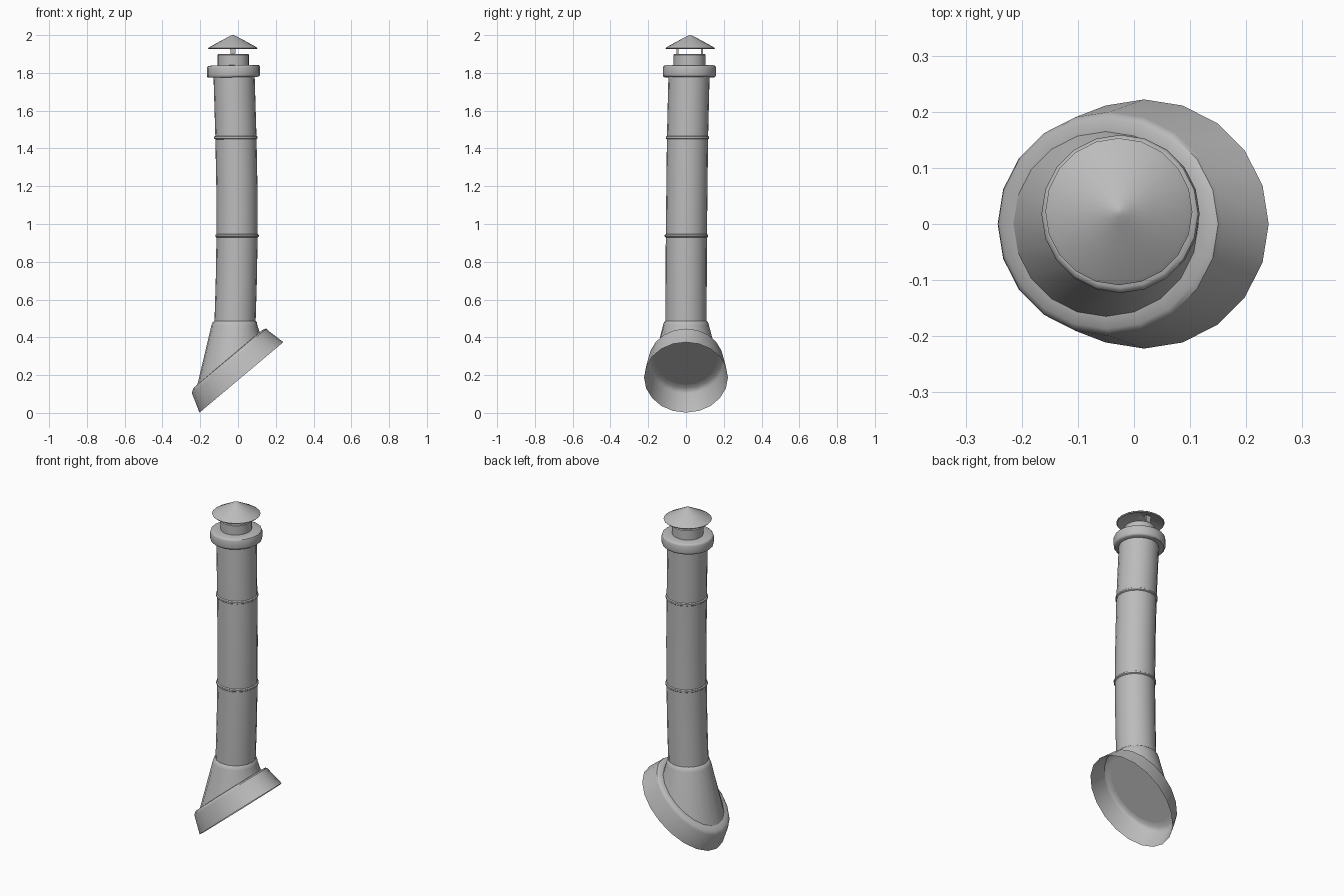
import bpy, bmesh, math
from mathutils import Vector

old = bpy.data.objects.get("Cube")
if old:
    bpy.data.objects.remove(old, do_unlink=True)

SIDES = 20
SLOPE = 0.84  # pitch of the roof seat

metal = bpy.data.materials.new("grey_metal")
metal.use_nodes = True
grey = (0.5, 0.5, 0.5, 1)
metal.diffuse_color = grey
metal.node_tree.nodes["Principled BSDF"].inputs["Base Color"].default_value = grey


def finish(name, bm, angle=40):
    """Turn a bmesh into a shaded object."""
    mesh = bpy.data.meshes.new(name)
    bm.to_mesh(mesh)
    bm.free()
    mesh.materials.append(metal)
    obj = bpy.data.objects.new(name, mesh)
    bpy.context.collection.objects.link(obj)
    bpy.ops.object.select_all(action='DESELECT')
    obj.select_set(True)
    bpy.context.view_layer.objects.active = obj
    bpy.ops.object.shade_smooth_by_angle(angle=math.radians(angle))
    return obj


def loft(name, rings, slope=0, start_cap=False, end_cap=False, angle=40):
    """Skin circles given as (x, y, z, radius) or (x, y, z, radius, slope)."""
    bm = bmesh.new()
    loops = []
    for x, y, z, r, *own in rings:
        s = own[0] if own else slope
        loop = []
        for i in range(SIDES):
            a = math.tau * i / SIDES
            dx, dy = r * math.cos(a), r * math.sin(a)
            loop.append(bm.verts.new((x + dx, y + dy, z + s * dx)))
        loops.append(loop)
    for low, high in zip(loops, loops[1:]):
        for i in range(SIDES):
            j = (i + 1) % SIDES
            bm.faces.new((low[i], low[j], high[j], high[i]))
    if start_cap:
        bm.faces.new(loops[0][::-1])
    if end_cap:
        bm.faces.new(loops[-1])
    return finish(name, bm, angle)


def turned(name, x, y, profile, slope=0.0, **caps):
    """Loft a (radius, height) profile about a vertical axis."""
    return loft(name, [(x, y, z, r) for r, z in profile], slope, **caps)


# Sloping skirt, open below, with a rounded shoulder
loft("roof_skirt", [
    (0.018, 0, 0.188, 0.222),
    (-0.043, 0, 0.270, 0.200),
    (-0.046, 0, 0.281, 0.196),
    (-0.049, 0, 0.288, 0.187),
    (-0.050, 0, 0.289, 0.164)], SLOPE)

# Tapering boot from the slope up to the pipe, closed underneath
loft("boot", [
    (-0.050, 0, 0.288, 0.165, SLOPE),
    (-0.019, 0, 0.462, 0.122, 0),
    (-0.017, 0, 0.480, 0.117, 0),
    (-0.016, 0, 0.488, 0.107, 0)], start_cap=True, end_cap=True)

# Slightly bowed pipe
PATH = [(-0.016, 0, 0.47), (-0.009, 0.001, 0.70), (-0.005, 0.002, 0.94),
        (-0.006, 0.005, 1.20), (-0.011, 0.008, 1.46), (-0.021, 0.016, 1.79)]
loft("pipe", [(*p, 0.109) for p in PATH], start_cap=True, end_cap=True)

# Joint bands
for label, (x, y, z) in (("lower", PATH[2]), ("upper", PATH[4])):
    turned(label + "_joint_band", x, y,
           [(0.108, z - 0.012), (0.115, z - 0.007), (0.115, z + 0.002), (0.108, z + 0.007)])

# Collar and neck
turned("collar", -0.024, 0.018,
       [(0.100, 1.777), (0.133, 1.777), (0.139, 1.782), (0.141, 1.790),
        (0.141, 1.828), (0.138, 1.836), (0.131, 1.840), (0.080, 1.841)],
       slope=0.02, start_cap=True, end_cap=True)
turned("neck", -0.025, 0.019, [(0.084, 1.83), (0.084, 1.896), (0.080, 1.900)],
       end_cap=True)

# Rain cap with a thin lip and hollow underside
turned("rain_cap", -0.027, 0.022,
       [(0.003, 1.982), (0.118, 1.928), (0.127, 1.926), (0.131, 1.931),
        (0.123, 1.937), (0.065, 1.969), (0.022, 1.992), (0.009, 1.998), (0.002, 2.0)],
       start_cap=True, end_cap=True)

# Two flat struts, wider at the top
for label, y in (("front", -0.045), ("back", 0.085)):
    bm = bmesh.new()
    bmesh.ops.create_cube(bm, size=1)
    for v in bm.verts:
        half = 0.017 if v.co.z > 0 else 0.011
        v.co = Vector((-0.027 + math.copysign(half, v.co.x), y + v.co.y * 0.01,
                       1.947 if v.co.z > 0 else 1.89))
    finish(label + "_strut", bm)
